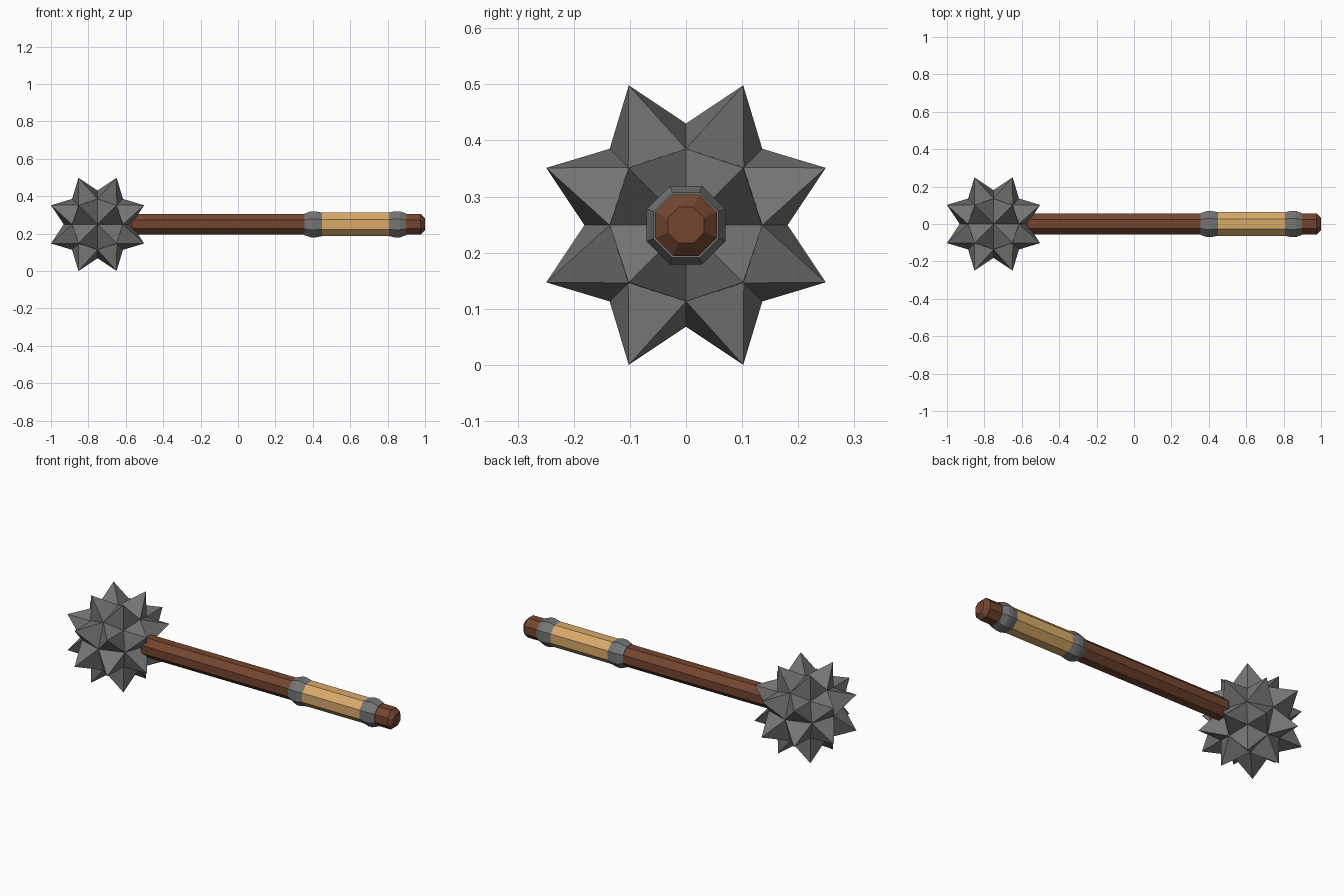
import bpy, bmesh, math
from mathutils import Vector

if "Cube" in bpy.data.objects:
    bpy.data.objects.remove(bpy.data.objects["Cube"])

CX, CZ = -0.751, 0.249   # centre of spiked head; CZ is also the shaft axis height


def material(name, srgb):
    m = bpy.data.materials.new(name)
    m.diffuse_color = [(c / 255 / 12.92 if c < 11 else ((c / 255 + 0.055) / 1.055) ** 2.4) for c in srgb] + [1]
    m.use_nodes = True
    m.node_tree.nodes["Principled BSDF"].inputs["Base Color"].default_value = m.diffuse_color
    return m


iron = material("iron grey", (117, 117, 117))
wood = material("dark wood", (115, 69, 47))
leather = material("tan leather", (216, 170, 105))


def finish(bm, name, mat):
    bmesh.ops.recalc_face_normals(bm, faces=bm.faces)
    me = bpy.data.meshes.new(name)
    bm.to_mesh(me)
    bm.free()
    me.materials.append(mat)
    ob = bpy.data.objects.new(name, me)
    bpy.context.collection.objects.link(ob)


def octagon_loft(name, mat, profile):
    """Eight-sided lathe along x; profile holds (x, half width across flats)."""
    bm = bmesh.new()
    rings = []
    for x, h in profile:
        r = h / math.cos(math.pi / 8)
        rings.append([bm.verts.new((x, r * math.cos(a), CZ + r * math.sin(a)))
                      for a in [math.pi / 8 + i * math.pi / 4 for i in range(8)]])
    for a, b in zip(rings, rings[1:]):
        for i in range(8):
            j = (i + 1) % 8
            bm.faces.new((a[i], a[j], b[j], b[i]))
    bm.faces.new(rings[0])
    bm.faces.new(rings[-1])
    finish(bm, name, mat)


# Spiked head: cube split 2x2 per side, rounded, each quad raised to a spike
bm = bmesh.new()
bmesh.ops.create_cube(bm, size=2)
bmesh.ops.subdivide_edges(bm, edges=bm.edges[:], cuts=1, use_grid_fill=True)
for v in bm.verts:
    n = sum(abs(c) > 0.5 for c in v.co)
    v.co *= {1: 0.181, 2: 0.136, 3: 0.103}[n]
for f in bm.faces[:]:
    c = f.calc_center_median()
    big = max(range(3), key=lambda i: abs(c[i]))
    tip = Vector([math.copysign(0.249 if i == big else 0.102, c[i]) for i in range(3)])
    poked = bmesh.ops.poke(bm, faces=[f])
    poked["verts"][0].co = tip
bmesh.ops.translate(bm, verts=bm.verts, vec=(CX, 0, CZ))
finish(bm, "spiked_head", iron)

# Shaft with chamfered ends
octagon_loft("shaft", wood, [(-0.59, 0.032), (-0.567, 0.055), (0.977, 0.055), (1.0, 0.032)])

# Grip wrap and its two collars
octagon_loft("grip", leather, [(0.43, 0.063), (0.83, 0.063)])
for name, x, s in (("inner_collar", 0.402, 1), ("outer_collar", 0.853, -1)):
    octagon_loft(name, iron, [(x - s * 0.046, 0.058), (x - s * 0.012, 0.07),
                              (x + s * 0.012, 0.07), (x + s * 0.046, 0.063)])
